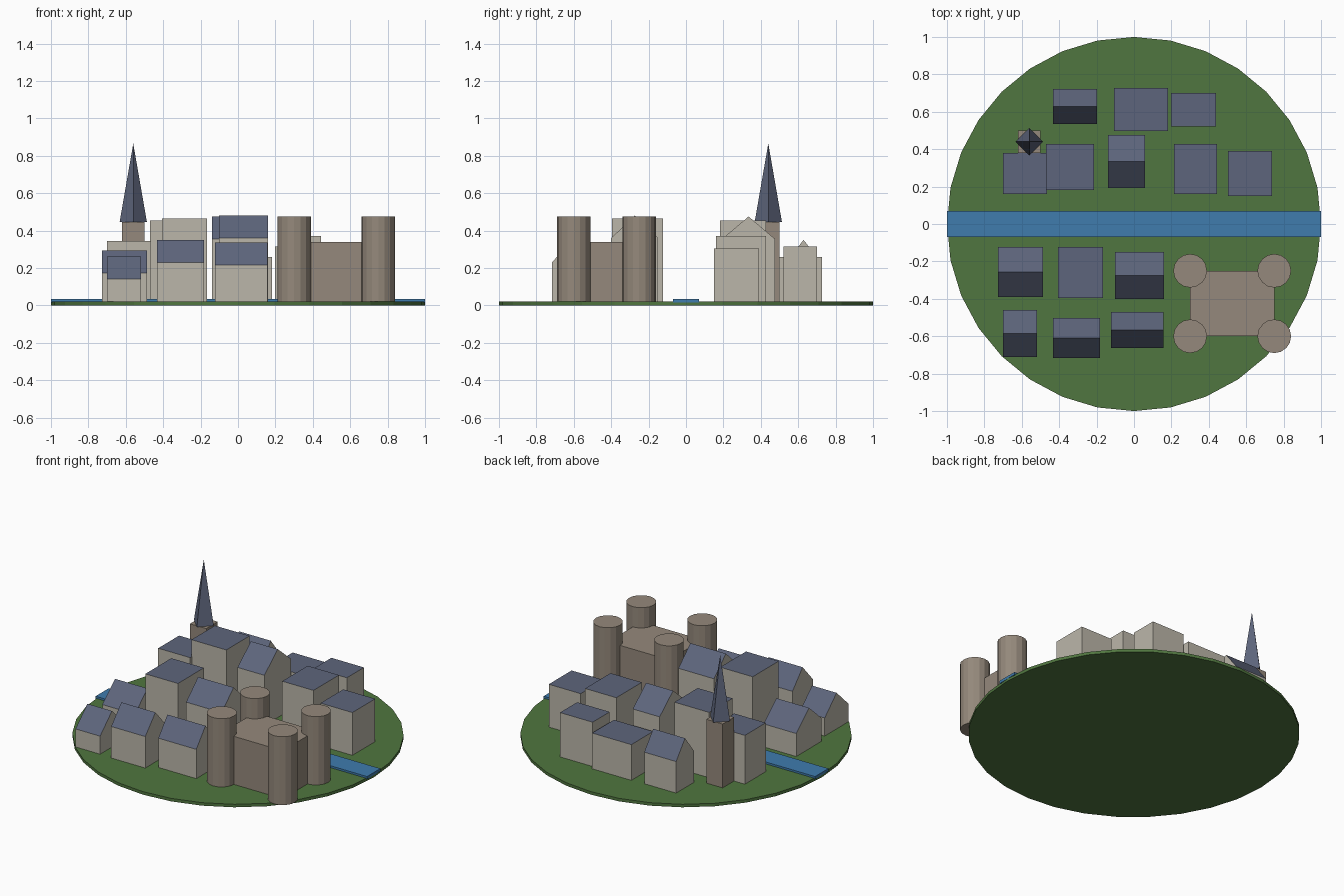
import bpy, bmesh, math

if "Cube" in bpy.data.objects:
    bpy.data.objects.remove(bpy.data.objects["Cube"])

def material(name, rgb):
    m = bpy.data.materials.new(name)
    m.diffuse_color = (*rgb, 1)
    m.use_nodes = True
    m.node_tree.nodes["Principled BSDF"].inputs["Base Color"].default_value = m.diffuse_color
    return m

GRASS = material("grass green", (0.08, 0.18, 0.05))
WATER = material("river blue", (0.05, 0.20, 0.42))
WALL = material("pale plaster", (0.50, 0.47, 0.40))
ROOF = material("slate roof", (0.11, 0.13, 0.20))
STONE = material("brown stone", (0.30, 0.25, 0.20))
GROUND = 0.02

def add_object(name, bm, *mats):
    bmesh.ops.recalc_face_normals(bm, faces=bm.faces)
    bm.normal_update()
    if len(mats) > 1:  # upward faces take the roof colour
        for f in bm.faces:
            f.material_index = 1 if f.normal.z > 0.1 else 0
    me = bpy.data.meshes.new(name)
    bm.to_mesh(me)
    bm.free()
    for m in mats:
        me.materials.append(m)
    ob = bpy.data.objects.new(name, me)
    bpy.context.collection.objects.link(ob)
    return ob

def cylinder(name, x, y, z0, z1, r, sides, mat, top=None):
    bm = bmesh.new()
    bmesh.ops.create_cone(bm, cap_ends=True, segments=sides, radius1=r,
                          radius2=r if top is None else top, depth=z1 - z0)
    bmesh.ops.translate(bm, verts=bm.verts, vec=(x, y, (z0 + z1) / 2))
    return add_object(name, bm, mat)

def block(name, x0, x1, y0, y1, z0, z1, *mats, ridge=0):
    # box, or a gabled house with its ridge along x
    profile = [(y0, z0), (y1, z0), (y1, z1), (y0, z1)]
    if ridge:
        profile.insert(3, ((y0 + y1) / 2, ridge))
    bm = bmesh.new()
    face = bm.faces.new([bm.verts.new((x0, y, z)) for y, z in profile])
    ext = bmesh.ops.extrude_face_region(bm, geom=[face], use_keep_orig=True)
    moved = [v for v in ext["geom"] if isinstance(v, bmesh.types.BMVert)]
    bmesh.ops.translate(bm, verts=moved, vec=(x1 - x0, 0, 0))
    return add_object(name, bm, *mats)

# Ground and river
cylinder("ground_disc", 0, 0, 0, GROUND, 1, 32, GRASS)
block("river", -1, 1, -0.07, 0.07, 0.015, 0.033, WATER)

# Flat-roofed houses: x0, x1, y0, y1, height
flat = [(-0.107, 0.182, 0.498, 0.728, 0.258), (0.198, 0.438, 0.52, 0.70, 0.315),
        (-0.70, -0.465, 0.16, 0.38, 0.345), (-0.47, -0.214, 0.182, 0.428, 0.455),
        (0.214, 0.444, 0.16, 0.428, 0.37), (0.503, 0.738, 0.15, 0.39, 0.305),
        (-0.406, -0.166, -0.395, -0.122, 0.465)]
for i, (x0, x1, y0, y1, h) in enumerate(flat):
    block(f"flat_house_{i + 1}", x0, x1, y0, y1, GROUND, h, WALL, ROOF)

# Gabled houses: x0, x1, y0, y1, ridge height
gabled = [(-0.433, -0.198, 0.535, 0.722, 0.35), (-0.139, 0.059, 0.193, 0.476, 0.475),
          (-0.727, -0.487, -0.39, -0.122, 0.293), (-0.102, 0.16, -0.40, -0.149, 0.48),
          (-0.70, -0.519, -0.71, -0.46, 0.26), (-0.433, -0.182, -0.716, -0.502, 0.35),
          (-0.123, 0.157, -0.663, -0.47, 0.335)]
for i, (x0, x1, y0, y1, top) in enumerate(gabled):
    block(f"gabled_house_{i + 1}", x0, x1, y0, y1, GROUND, top - 0.12, WALL, ROOF, ridge=top)

# Church tower and four-sided spire
block("church_tower", -0.62, -0.50, 0.38, 0.50, GROUND, 0.445, STONE)
cylinder("church_spire", -0.56, 0.44, 0.445, 0.865, 0.073, 4, ROOF, top=0)

# Castle keep with a round tower on each corner
block("castle_keep", 0.30, 0.75, -0.60, -0.25, GROUND, 0.34, STONE)
for i, (x, y) in enumerate([(x, y) for x in (0.30, 0.75) for y in (-0.60, -0.25)]):
    cylinder(f"castle_tower_{i + 1}", x, y, GROUND, 0.475, 0.09, 16, STONE)
